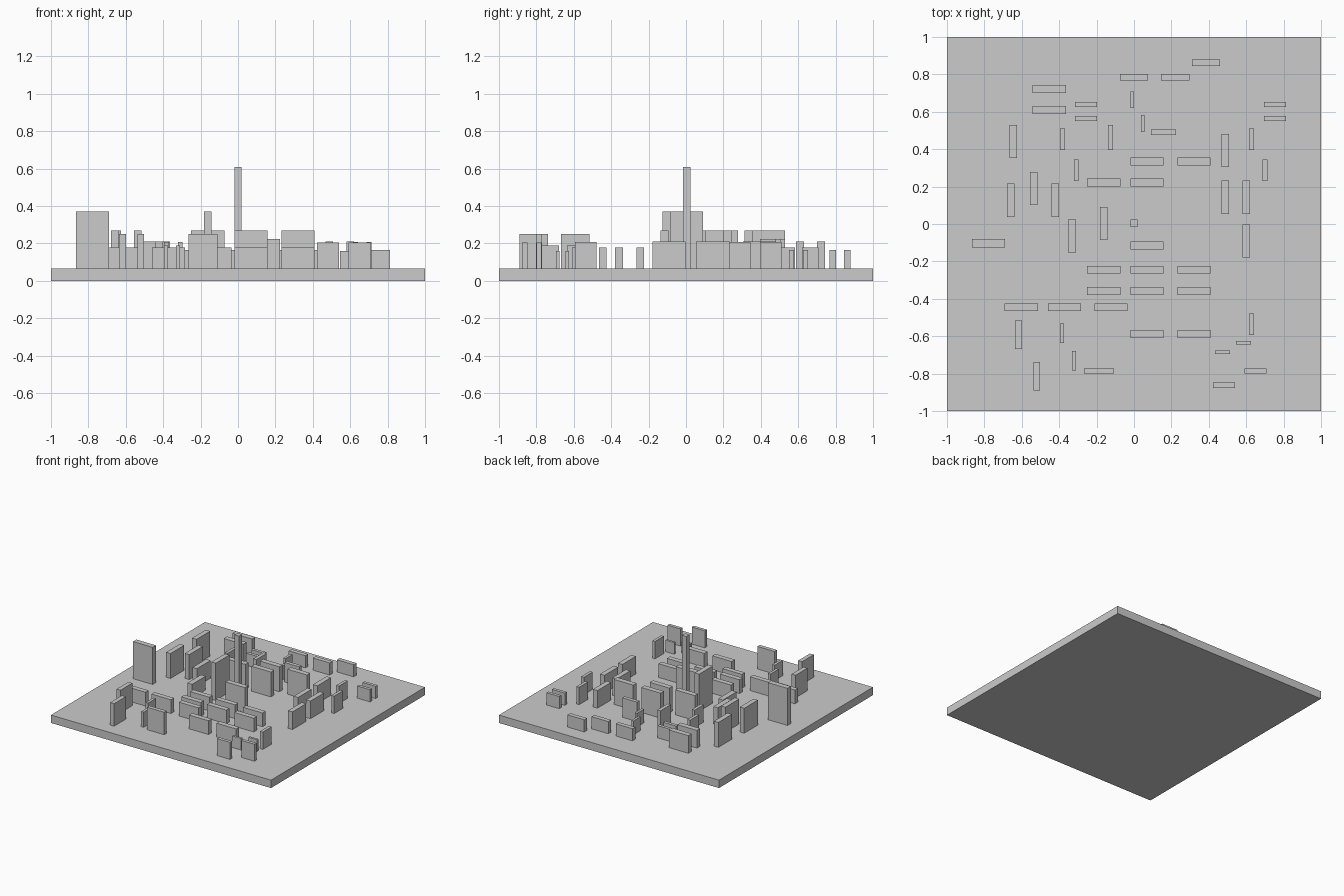
import bpy

BASE_TOP = 0.065


def box(name, x, y, w, d, z0, z1):
    bpy.ops.mesh.primitive_cube_add(size=1, location=(x, y, (z0 + z1) / 2))
    ob = bpy.context.object
    ob.name = name
    ob.scale = (w, d, z1 - z0)
    bpy.ops.object.transform_apply(location=False, rotation=False, scale=True)
    return ob


def slabs(name, w, d, top, spots):
    """Upright slabs of one footprint and height, standing on the base."""
    for x, y in spots:
        box(name, x, y, w, d, BASE_TOP, top)


# Ground plate and central tower
box("base_plate", 0, 0, 2, 2, 0, BASE_TOP)
box("central_tower", 0, 0.003, 0.04, 0.04, BASE_TOP, 0.61)

# Large slabs running left-right
L, T = 0.177, 0.043
slabs("tall_slab", L, T, 0.37, [(-0.777, -0.103)])
slabs("high_block", L, T, 0.27, [(0.07, 0.333), (0.32, 0.333), (-0.162, 0.222),
                                 (0.07, 0.222), (0.07, -0.115)])
slabs("low_block", L, T, 0.21, [(-0.453, 0.722), (-0.453, 0.61)])
slabs("row_block", L, 0.041, 0.178, [(x, y) for y in (-0.245, -0.358) for x in (-0.162, 0.07, 0.32)])
slabs("row_block", L, 0.041, 0.178, [(x, -0.588) for x in (0.07, 0.32)])
slabs("row_block", L, 0.04, 0.178, [(x, -0.446) for x in (-0.603, -0.372, -0.122)])

# Large slabs running front-back
slabs("tall_slab", 0.04, L, 0.37, [(-0.163, 0.003)])
slabs("high_block", 0.04, L, 0.27, [(-0.645, 0.442), (-0.66, 0.127), (-0.535, 0.19)])
slabs("low_block", 0.04, L, 0.21, [(-0.42, 0.127), (0.488, 0.393), (0.488, 0.143),
                                   (0.6, 0.143), (0.6, -0.09)])
slabs("row_block", 0.043, L, 0.178, [(-0.332, -0.064)])

# Medium slabs
slabs("front_block", 0.155, 0.032, 0.25, [(-0.188, -0.785)])
slabs("front_block", 0.036, 0.152, 0.25, [(-0.52, -0.815), (-0.617, -0.593)])
slabs("back_block", 0.152, 0.036, 0.165, [(0, 0.785), (0.22, 0.785), (0.385, 0.862)])
slabs("middle_block", 0.135, 0.03, 0.225, [(0.158, 0.49)])
slabs("middle_block", 0.028, 0.135, 0.225, [(-0.125, 0.463)])

# Small slabs
slabs("small_block", 0.118, 0.026, 0.165, [(x, y) for x in (-0.257, 0.755) for y in (0.565, 0.638)])
slabs("small_block", 0.118, 0.027, 0.205, [(0.65, -0.785), (0.482, -0.862)])
slabs("small_block", 0.025, 0.115, 0.208, [(0.628, -0.535), (0.628, 0.452), (0.7, 0.287),
                                          (-0.308, 0.287), (-0.382, 0.452)])
slabs("small_block", 0.022, 0.104, 0.19, [(-0.385, -0.583), (-0.321, -0.73)])
slabs("small_block", 0.02, 0.09, 0.178, [(0.047, 0.537), (-0.01, 0.664)])
slabs("small_block", 0.08, 0.018, 0.16, [(0.585, -0.635), (0.473, -0.685)])
